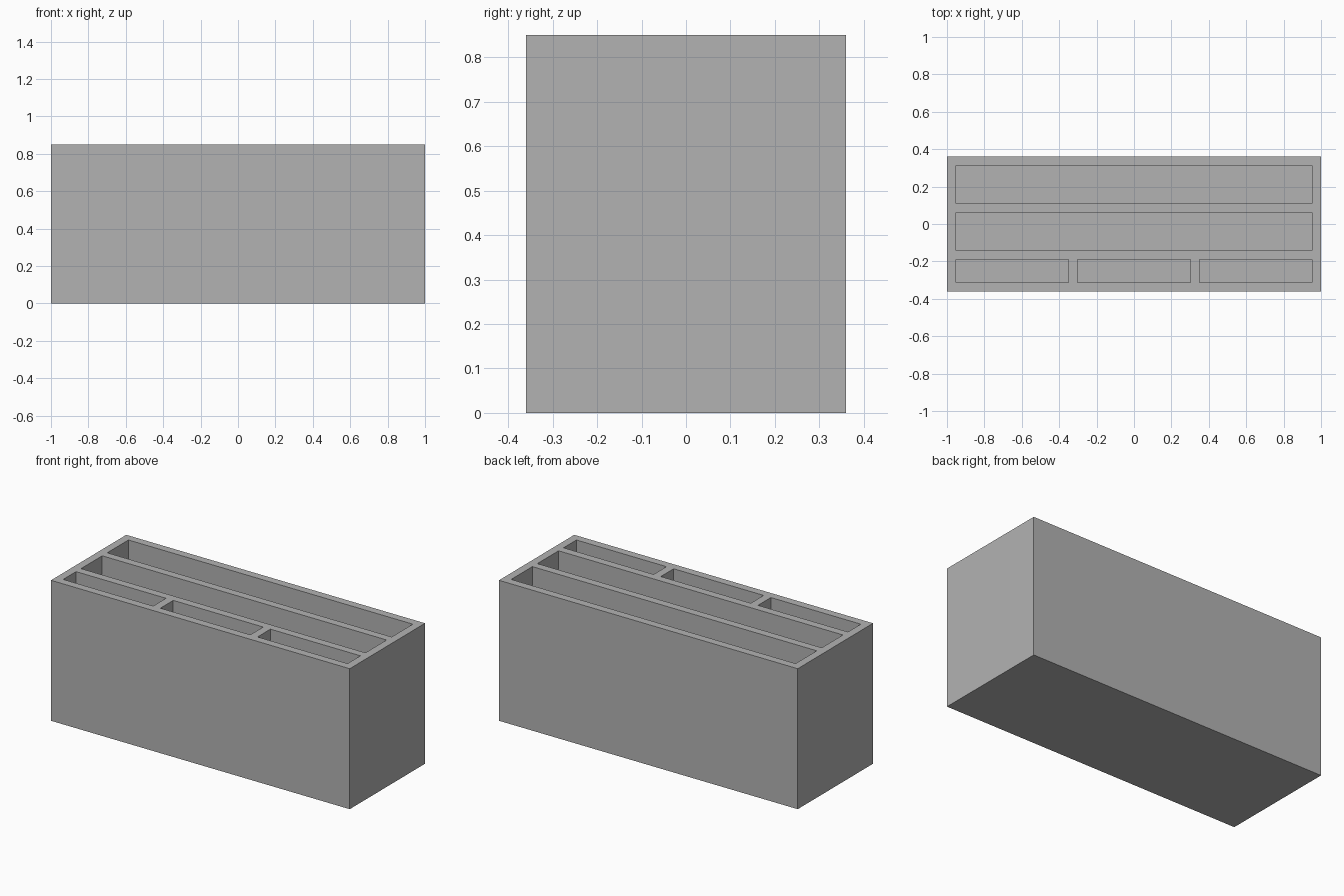
import bpy
import bmesh
from mathutils import Matrix, Vector

if "Cube" in bpy.data.objects:
    bpy.data.objects.remove(bpy.data.objects["Cube"], do_unlink=True)

WIDTH, DEPTH, HEIGHT = 2.0, 0.72, 0.85
WALL = 0.048
FRONT_SLOT = 0.123  # depth of the narrow front row

grey = bpy.data.materials.new("plain_grey")
grey.use_nodes = True
colour = (0.45, 0.45, 0.45, 1.0)
grey.diffuse_color = colour
grey.node_tree.nodes["Principled BSDF"].inputs["Base Color"].default_value = colour


def boxes(name, bounds):
    """One object made of separate boxes, each given by its low and high corner."""
    bm = bmesh.new()
    for low, high in bounds:
        low, high = Vector(low), Vector(high)
        place = Matrix.Translation((low + high) / 2) @ Matrix.Diagonal((*(high - low), 1))
        bmesh.ops.create_cube(bm, size=1, matrix=place)
    mesh = bpy.data.meshes.new(name)
    bm.to_mesh(mesh)
    bm.free()
    mesh.materials.append(grey)
    obj = bpy.data.objects.new(name, mesh)
    bpy.context.collection.objects.link(obj)
    return obj


# Solid outer block
body = boxes("organizer_box", [((-WIDTH / 2, -DEPTH / 2, 0), (WIDTH / 2, DEPTH / 2, HEIGHT))])

# Compartments: three small ones in front, two full-width ones behind
long_slot = (DEPTH - 4 * WALL - FRONT_SLOT) / 2
pockets = []
y = -DEPTH / 2 + WALL
for count, slot in ((3, FRONT_SLOT), (1, long_slot), (1, long_slot)):
    length = (WIDTH - (count + 1) * WALL) / count
    for i in range(count):
        x = -WIDTH / 2 + WALL + i * (length + WALL)
        pockets.append(((x, y, WALL), (x + length, y + slot, HEIGHT + 0.1)))
    y += slot + WALL
cutter = boxes("compartment_cutter", pockets)
cutter.hide_render = True

# Hollow out the block, then drop the cutter
cut = body.modifiers.new("compartments", "BOOLEAN")
cut.operation = "DIFFERENCE"
cut.solver = "EXACT"
cut.object = cutter
bpy.context.view_layer.objects.active = body
bpy.ops.object.modifier_apply(modifier=cut.name)
bpy.data.objects.remove(cutter, do_unlink=True)
